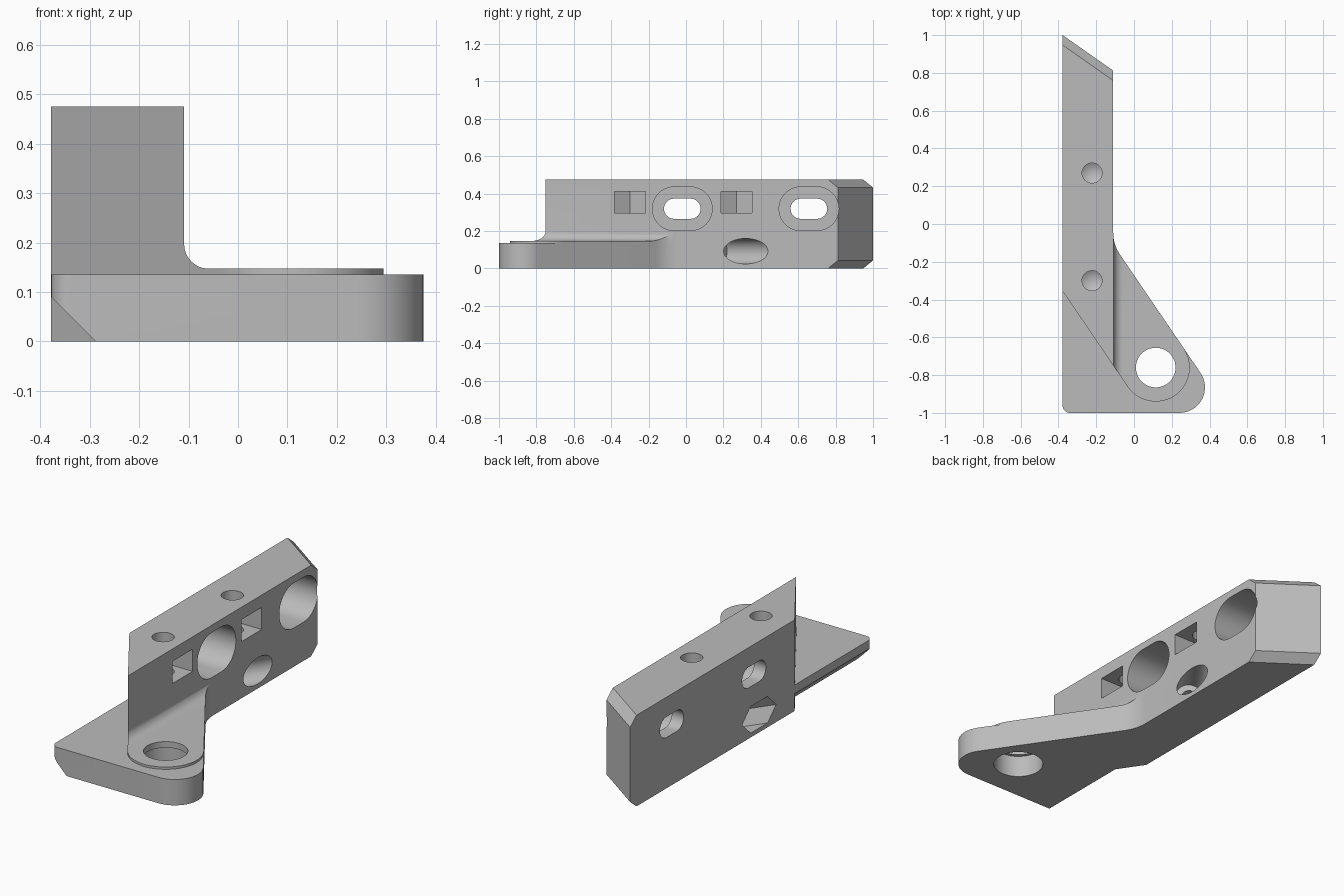
import bpy, bmesh
from math import pi, cos, sin, atan2, radians
from mathutils import Vector, Matrix

if "Cube" in bpy.data.objects:
    bpy.data.objects.remove(bpy.data.objects["Cube"])

grey = bpy.data.materials.new("plain_grey")
grey.use_nodes = True
grey.diffuse_color = (0.5, 0.5, 0.5, 1)
grey.node_tree.nodes["Principled BSDF"].inputs["Base Color"].default_value = (0.5, 0.5, 0.5, 1)


def arc(cx, cy, r, a0, a1, n=16):
    """Points along an arc, angles in radians."""
    return [(cx + r * cos(a0 + (a1 - a0) * i / n), cy + r * sin(a0 + (a1 - a0) * i / n))
            for i in range(n + 1)]


def prism(name, pts, h0, h1, matrix=Matrix()):
    """Extrude a flat outline from h0 to h1 along its local z, then place it."""
    bm = bmesh.new()
    face = bm.faces.new([bm.verts.new((p[0], p[1], h0)) for p in pts])
    top = bmesh.ops.extrude_face_region(bm, geom=[face])["geom"]
    bmesh.ops.translate(bm, vec=(0, 0, h1 - h0), verts=[v for v in top if isinstance(v, bmesh.types.BMVert)])
    bmesh.ops.transform(bm, matrix=matrix, verts=bm.verts)
    bmesh.ops.recalc_face_normals(bm, faces=bm.faces)
    mesh = bpy.data.meshes.new(name)
    bm.to_mesh(mesh)
    bm.free()
    mesh.materials.append(grey)
    ob = bpy.data.objects.new(name, mesh)
    bpy.context.collection.objects.link(ob)
    return ob


def combine(target, other, operation="DIFFERENCE"):
    """Apply a boolean and discard the second object."""
    mod = target.modifiers.new("bool", "BOOLEAN")
    mod.operation, mod.solver, mod.object = operation, "EXACT", other
    bpy.context.view_layer.objects.active = target
    bpy.ops.object.modifier_apply(modifier=mod.name)
    bpy.data.objects.remove(other)


def circle(r, n=48):
    return arc(0, 0, r, 0, 2 * pi * (n - 1) / n, n - 1)


def slot(half_length, r):
    s = half_length - r
    return arc(s, 0, r, -pi / 2, pi / 2) + arc(-s, 0, r, pi / 2, 3 * pi / 2)


# Main dimensions
LEFT, WALL, HEIGHT = -0.378, -0.11, 0.475
PLATE, PAD = 0.135, 0.147
EYE = Vector((0.115, -0.76))
slant = atan2(1, 1.47)                       # normal of the slanted sides
n = Vector((cos(slant), sin(slant)))
edge_point = EYE + 0.18 * n                  # right slanted side is tangent here
meet_y = edge_point.y + (edge_point.x - WALL) * n.x / n.y

# Curved blend where the slanted side meets the wall
t = 0.065
p0, p1 = Vector((WALL, meet_y + t)), Vector((WALL, meet_y))
p2 = p1 + t * Vector((n.y, -n.x))
blend = [tuple(p0.lerp(p1, k / 8).lerp(p1.lerp(p2, k / 8), k / 8)) for k in range(9)]

# Foot plate with a chamfer under its left edge
plate_pts = [(LEFT, p0.y)] + blend + arc(0.241, -0.865, 0.135, slant, -pi / 2) \
    + arc(LEFT + 0.04, -0.96, 0.04, -pi / 2, -pi, 8)
plate = prism("foot_plate", plate_pts, 0, PLATE)
along_y = Matrix(((1, 0, 0, 0), (0, 0, 1, 0), (0, 1, 0, 0), (0, 0, 0, 1)))
combine(plate, prism("chamfer_cutter", [(LEFT - 0.1, -0.1), (LEFT + 0.19, -0.1), (LEFT - 0.1, 0.19)],
                     -1.2, 0.3, along_y))

# Wall and raised pad, sharing one outline
tangent = EYE - 0.18 * n
front_y = tangent.y + (tangent.x - LEFT) * n.x / n.y
wall_pts = [(LEFT, 1.0), (WALL, 0.812)] + blend \
    + arc(EYE.x, EYE.y, 0.18, slant, slant - pi, 40) + [(LEFT, front_y)]
body = prism("bracket_body", wall_pts, 0, HEIGHT)

# Chamfers on the top and bottom of the back end
bm = bmesh.new()
bm.from_mesh(body.data)
back = [e for e in bm.edges if all(v.co.y > 0.7 for v in e.verts)
        and abs(e.verts[0].co.z - e.verts[1].co.z) < 0.01]
bmesh.ops.bevel(bm, geom=back, offset=0.043, segments=1, affect="EDGES")
bm.to_mesh(body.data)
bm.free()

# Trim to an L section with a rounded inner corner
section = [(-0.6, -0.1), (-0.6, 0.6), (WALL + 0.001, 0.6)] \
    + arc(WALL + 0.051, PAD + 0.05, 0.05, pi, 1.5 * pi, 12) + [(0.6, PAD), (0.6, -0.1)]
combine(body, prism("section_trim", section, -1.2, 1.2, along_y), "INTERSECT")
combine(body, plate, "UNION")

# Eye hole, wider from below
eye = Matrix.Translation((EYE.x, EYE.y, 0))
combine(body, prism("eye_cutter", circle(0.105), -0.1, 0.3, eye))
combine(body, prism("eye_recess_cutter", circle(0.122), -0.1, 0.115, eye))

# Slotted holes with deep recesses on the right-hand face
along_x = Matrix(((0, 0, 1, 0), (1, 0, 0, 0), (0, 1, 0, 0), (0, 0, 0, 1)))
for y in (-0.02, 0.657):
    place = Matrix.Translation((0, y, 0.319)) @ along_x
    combine(body, prism("slot_cutter", slot(0.098, 0.054), -0.6, 0.1, place))
    combine(body, prism("slot_recess_cutter", slot(0.16, 0.117), WALL - 0.2, 0.1, place))

# Nut pockets with vertical screw holes ending in a drill point
for y in (-0.3, 0.27):
    place = Matrix.Translation((-0.222, y, 0))
    w, r = 0.0825, 0.095
    pocket = [(0.3, -w), (0.3, w), (-r / 2, w), (-r, 0), (-r / 2, -w)]
    combine(body, prism("pocket_cutter", pocket, 0.295, 0.41, place))
    drill = prism("drill_cutter", circle(0.053, 32), 0.21, 0.6, place)
    bm = bmesh.new()
    bm.from_mesh(drill.data)
    low = [f for f in bm.faces if f.normal.z < -0.9]
    tip = bmesh.ops.poke(bm, faces=low)["verts"][0]
    tip.co.z -= 0.032
    bm.to_mesh(drill.data)
    bm.free()
    combine(body, drill)

# Slanted cross bolt hole: round recess one side, six-sided the other
cross = Matrix.Translation((WALL, 0.32, 0.092)) @ Matrix.Rotation(radians(55), 4, "Z") @ along_x
hexagon = [(0.08 * cos(k * pi / 3), 0.08 * sin(k * pi / 3)) for k in range(6)]
combine(body, prism("bolt_cutter", circle(0.036, 32), -0.8, 0.3, cross))
combine(body, prism("bolt_recess_cutter", circle(0.068), -0.17, 0.3, cross))
combine(body, prism("bolt_nut_cutter", hexagon, -0.8, -0.3, cross))

# Smooth the curved faces, keep the edges sharp
bpy.ops.object.select_all(action="DESELECT")
body.select_set(True)
bpy.context.view_layer.objects.active = body
bpy.ops.object.shade_smooth_by_angle(angle=radians(25))
